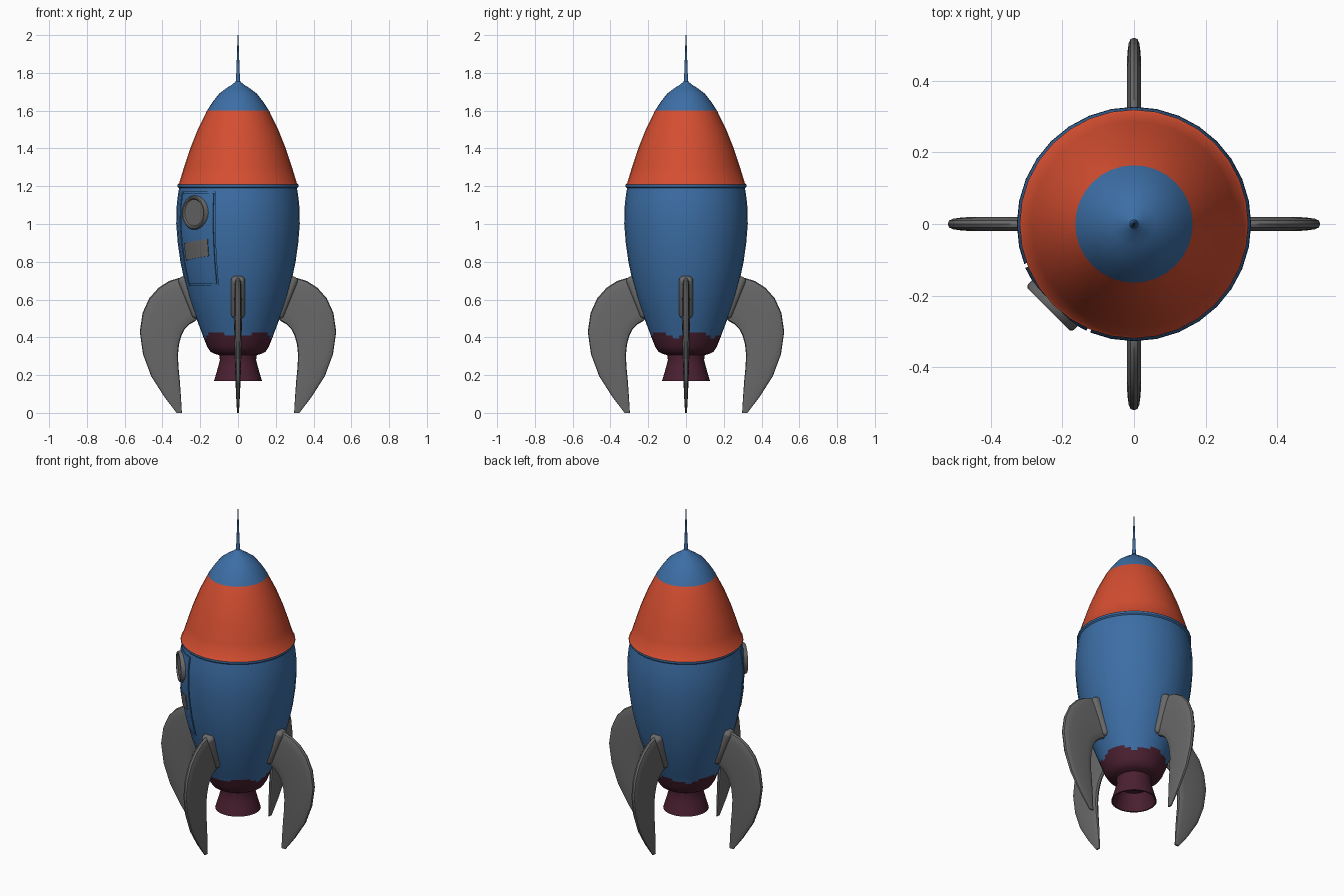
import bpy, bmesh, math
from mathutils import Matrix, Vector

if "Cube" in bpy.data.objects:
    bpy.data.objects.remove(bpy.data.objects["Cube"])


def material(name, rgb):
    m = bpy.data.materials.new(name)
    m.diffuse_color = (*rgb, 1)
    m.use_nodes = True
    m.node_tree.nodes["Principled BSDF"].inputs["Base Color"].default_value = m.diffuse_color
    return m


BLUE = material("blue paint", (0.045, 0.156, 0.376))
RED = material("orange red paint", (0.66, 0.076, 0.03))
GRAY = material("gray metal", (0.141, 0.141, 0.141))
MAROON = material("dark maroon", (0.07, 0.0144, 0.03))


def finish(name, bm, mats, rule=None, smooth=True):
    bmesh.ops.recalc_face_normals(bm, faces=bm.faces)
    if rule:
        for f in bm.faces:
            f.material_index = rule(f.calc_center_median())
    mesh = bpy.data.meshes.new(name)
    bm.to_mesh(mesh)
    bm.free()
    for m in mats:
        mesh.materials.append(m)
    ob = bpy.data.objects.new(name, mesh)
    bpy.context.collection.objects.link(ob)
    if smooth:
        bpy.ops.object.select_all(action='DESELECT')
        ob.select_set(True)
        bpy.context.view_layer.objects.active = ob
        bpy.ops.object.shade_smooth_by_angle(angle=math.radians(38))
    return ob


def loft(name, rings, mats, rule=None, smooth=True):
    """Closed solid through a list of equal-length point rings."""
    bm = bmesh.new()
    rows = [[bm.verts.new(p) for p in ring] for ring in rings]
    n = len(rows[0])
    for a, b in zip(rows, rows[1:]):
        for i in range(n):
            j = (i + 1) % n
            bm.faces.new((a[i], a[j], b[j], b[i]))
    bm.faces.new(rows[0])
    bm.faces.new(rows[-1])
    return finish(name, bm, mats, rule, smooth)


def circle(r, z, n=32):
    return [(r * math.cos(2 * math.pi * i / n), r * math.sin(2 * math.pi * i / n), z)
            for i in range(n)]


# Hull: lathed body, nose and antenna
HULL = [(0.08, 0.30), (0.125, 0.313), (0.147, 0.325), (0.163, 0.35), (0.175, 0.38),
        (0.181, 0.395), (0.187, 0.41), (0.192, 0.425), (0.198, 0.44), (0.228, 0.52),
        (0.259, 0.61), (0.286, 0.71), (0.305, 0.80), (0.319, 0.90), (0.327, 1.0),
        (0.326, 1.08), (0.320, 1.14), (0.312, 1.19), (0.319, 1.197), (0.319, 1.209),
        (0.312, 1.215), (0.286, 1.30), (0.253, 1.40), (0.213, 1.50), (0.164, 1.60),
        (0.135, 1.645), (0.10, 1.69), (0.06, 1.72), (0.028, 1.74), (0.012, 1.755),
        (0.009, 1.80), (0.002, 2.0)]


def hull_radius(z):
    for (r0, z0), (r1, z1) in zip(HULL, HULL[1:]):
        if z0 <= z <= z1:
            return r0 + (r1 - r0) * (z - z0) / (z1 - z0)


def hull_colour(c):
    if 1.212 < c.z < 1.6:
        return 1
    edge = 0.415 + 0.014 * math.sin(5 * math.atan2(c.y, c.x))   # uneven scorch line
    return 2 if c.z < edge else 0


hull = loft("hull", [circle(r, z) for r, z in HULL], [BLUE, RED, MAROON], hull_colour)

# Engine nozzle, hollow from below
NOZZLE = [(0.06, 0.33), (0.10, 0.31), (0.096, 0.28), (0.105, 0.245), (0.116, 0.205),
          (0.127, 0.17), (0.119, 0.17), (0.105, 0.21), (0.088, 0.27), (0.02, 0.28)]
loft("engine_nozzle", [circle(r, z) for r, z in NOZZLE], [MAROON])


# Curved patches that follow the hull; angles run from the front towards -x
def patch(name, a0, a1, z0, z1, inner, outer, mat, skew=0.0):
    rings = []
    for k in range(9):
        ring = []
        for off, order in ((outer, range(9)), (inner, range(8, -1, -1))):
            for i in order:
                a = math.radians(a0 + (a1 - a0) * i / 8)
                z = z0 + (z1 - z0) * k / 8 + skew * i / 8
                r = hull_radius(z) + off
                ring.append((-r * math.sin(a), -r * math.cos(a), z))
        rings.append(ring)
    return loft(name, rings, [mat], smooth=False)


# Door seam: four grooves cut in the hull
for side, box in {"left": (68, 70, 0.675, 1.17), "right": (22, 24, 0.675, 1.17),
                  "top": (23, 69, 1.162, 1.17), "bottom": (23, 69, 0.675, 0.683)}.items():
    cutter = patch("door_seam_cutter_" + side, *box, -0.008, 0.02, BLUE)
    cutter.hide_render = True
    cutter.display_type = 'WIRE'
    mod = hull.modifiers.new("seam " + side, 'BOOLEAN')
    mod.operation = 'DIFFERENCE'
    mod.solver = 'EXACT'
    mod.object = cutter

# Door plate
patch("door_plate", 30, 63, 0.83, 0.92, -0.015, 0.003, GRAY, skew=-0.022)

# Porthole
D = Vector((-1, -1, 0)).normalized()
T = Vector((1, -1, 0)).normalized()
rings = []
for r, d in [(0.09, -0.04), (0.09, 0.008), (0.084, 0.016), (0.076, 0.016),
             (0.07, 0.008), (0.01, 0.008)]:
    rings.append([D * (0.321 + d) + T * x + Vector((0, 0, 1.06 + y))
                  for x, y, _ in circle(r, 0, 28)])
loft("porthole", rings, [GRAY])

# Fins: outer x, z, inner x, z, half thickness
FIN = [(0.25, 0.70, 0.19, 0.52, 0.02), (0.31, 0.715, 0.225, 0.487, 0.02),
       (0.365, 0.698, 0.258, 0.468, 0.02), (0.42, 0.663, 0.282, 0.443, 0.02),
       (0.47, 0.607, 0.299, 0.41, 0.02), (0.505, 0.53, 0.312, 0.365, 0.02),
       (0.52, 0.43, 0.318, 0.305, 0.019), (0.503, 0.31, 0.315, 0.24, 0.017),
       (0.46, 0.195, 0.308, 0.17, 0.014), (0.39, 0.085, 0.302, 0.085, 0.010),
       (0.325, 0.0, 0.297, 0.0, 0.005)]


def power(v, e):
    return math.copysign(abs(v) ** e, v)


def fin_rings(turn):
    rings = []
    for ox, oz, ix, iz, h in FIN:
        ring = []
        for i in range(16):
            t = 2 * math.pi * i / 16
            u = 0.5 + 0.5 * power(math.cos(t), 0.5)
            p = Vector((ix + (ox - ix) * u, h * power(math.sin(t), 0.7), iz + (oz - iz) * u))
            ring.append(turn @ p)
        rings.append(ring)
    return rings


for k, side in enumerate(("right", "back", "left", "front")):
    turn = Matrix.Rotation(k * math.pi / 2, 4, 'Z')
    loft(side + "_fin", fin_rings(turn), [GRAY])
    # Rounded mounting pad at the fin root
    bm = bmesh.new()
    bmesh.ops.create_cube(bm, size=1, matrix=Matrix.Diagonal((0.06, 0.074, 0.235, 1)))
    bmesh.ops.bevel(bm, geom=bm.edges[:], offset=0.024, segments=4, profile=0.5,
                    affect='EDGES')
    bm.transform(turn @ Matrix.Translation((0.252, 0, 0.613))
                 @ Matrix.Rotation(math.radians(22), 4, 'Y'))
    finish(side + "_fin_pad", bm, [GRAY])
